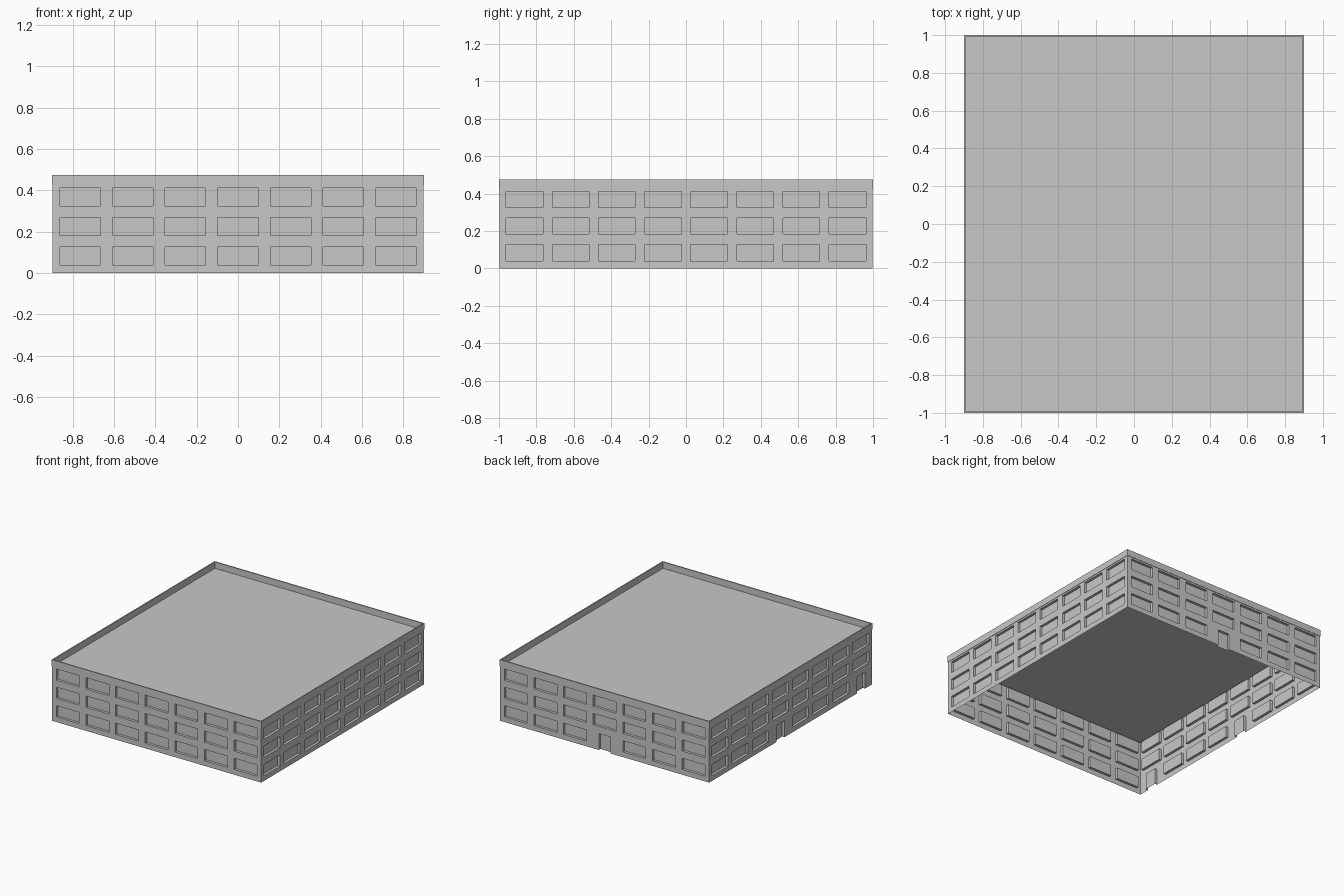
import bpy
import bmesh
from math import radians
from mathutils import Matrix

cube = bpy.data.objects.get("Cube")
if cube:
    bpy.data.objects.remove(cube, do_unlink=True)

HALF_X, HALF_Y = 0.9, 1.0
ROOF_Z, TOP_Z = 0.425, 0.475
LIP = 0.003            # overhang of the parapet over the walls
RECESS = 0.02          # depth of windows and doors
DOOR_HALF = 0.05
WINDOW_HALF = 0.098
ROWS = [(0.04, 0.127), (0.183, 0.27), (0.325, 0.412)]

grey = bpy.data.materials.new("plain grey")
grey.use_nodes = True
grey.diffuse_color = (0.58, 0.58, 0.58, 1)
bsdf = grey.node_tree.nodes["Principled BSDF"]
bsdf.inputs["Base Color"].default_value = grey.diffuse_color
bsdf.inputs["Roughness"].default_value = 0.8


def add_object(name, bm):
    mesh = bpy.data.meshes.new(name)
    bm.to_mesh(mesh)
    bm.free()
    mesh.materials.append(grey)
    obj = bpy.data.objects.new(name, mesh)
    bpy.context.collection.objects.link(obj)
    return obj


def quad(bm, *points):
    bm.faces.new([bm.verts.new(p) for p in points])


def wall(name, length, distance, angle, columns, pitch, doors=()):
    """Thin wall with recessed windows; a door replaces the lowest window."""
    centres = [(i - (columns - 1) / 2) * pitch for i in range(columns)]
    xs = {-length / 2, length / 2}
    for i, c in enumerate(centres):
        xs |= {c - WINDOW_HALF, c + WINDOW_HALF}
        if i in doors:
            xs |= {c - DOOR_HALF, c + DOOR_HALF}
    xs = sorted(xs)
    zs = sorted({0, ROOF_Z} | {z for row in ROWS for z in row})

    def depth(i, j):
        x, z = (xs[i] + xs[i + 1]) / 2, (zs[j] + zs[j + 1]) / 2
        for col, c in enumerate(centres):
            off = abs(x - c)
            if col in doors and z < ROWS[0][1]:
                if off < DOOR_HALF:
                    return RECESS
            elif off < WINDOW_HALF and any(a < z < b for a, b in ROWS):
                return RECESS
        return 0

    bm = bmesh.new()
    for i in range(len(xs) - 1):
        for j in range(len(zs) - 1):
            x0, x1, z0, z1 = xs[i], xs[i + 1], zs[j], zs[j + 1]
            d = depth(i, j)
            quad(bm, (x0, d, z0), (x1, d, z0), (x1, d, z1), (x0, d, z1))
            # reveals between cells of different depth
            if i + 2 < len(xs) and depth(i + 1, j) != d:
                e = depth(i + 1, j)
                quad(bm, (x1, d, z0), (x1, e, z0), (x1, e, z1), (x1, d, z1))
            if j + 2 < len(zs) and depth(i, j + 1) != d:
                e = depth(i, j + 1)
                quad(bm, (x0, d, z1), (x1, d, z1), (x1, e, z1), (x0, e, z1))
    bmesh.ops.remove_doubles(bm, verts=bm.verts, dist=0.0001)
    bmesh.ops.dissolve_limit(bm, angle_limit=radians(1),
                             verts=bm.verts, edges=bm.edges)
    bm.transform(Matrix.Rotation(radians(angle), 4, "Z")
                 @ Matrix.Translation((0, -distance, 0)))
    return add_object(name, bm)


# Four walls
wx, wy = HALF_X - LIP, HALF_Y - LIP
wall("front_wall", 2 * wx, wy, 0, 7, 0.2545)
wall("left_wall", 2 * wy, wx, 90, 8, 0.2467)
wall("back_wall", 2 * wx, wy, 180, 7, 0.2545, doors=(3,))
wall("right_wall", 2 * wy, wx, 270, 8, 0.2467, doors=(3, 7))

# Flat roof
bm = bmesh.new()
quad(bm, (-wx, -wy, ROOF_Z), (wx, -wy, ROOF_Z),
     (wx, wy, ROOF_Z), (-wx, wy, ROOF_Z))
add_object("roof", bm)

# Parapet ring: a small rectangle profile carried around the four corners
bm = bmesh.new()
THICK = 0.009
profile = [(0, ROOF_Z), (0, TOP_Z), (THICK, TOP_Z), (THICK, ROOF_Z)]
corners = [(-1, -1), (1, -1), (1, 1), (-1, 1)]
loops = [[bm.verts.new((sx * (HALF_X - t), sy * (HALF_Y - t), z))
          for t, z in profile] for sx, sy in corners]
for i, a in enumerate(loops):
    b = loops[(i + 1) % 4]
    for k in range(4):
        n = (k + 1) % 4
        bm.faces.new((a[k], b[k], b[n], a[n]))
bmesh.ops.recalc_face_normals(bm, faces=bm.faces)
add_object("parapet", bm)
